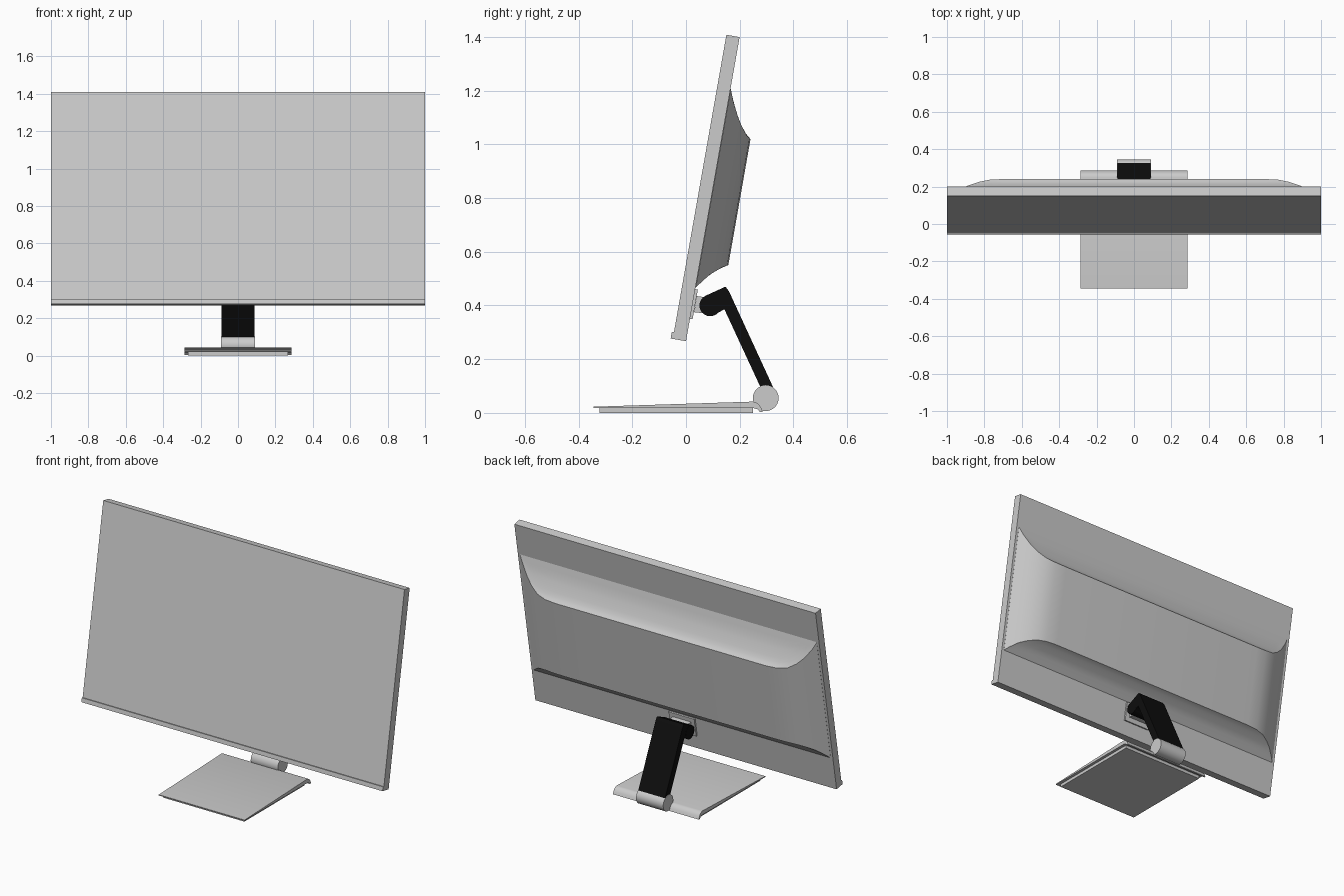
import bpy, bmesh, math

if "Cube" in bpy.data.objects:
    bpy.data.objects.remove(bpy.data.objects["Cube"])

TILT = math.radians(10)
S, C = math.sin(TILT), math.cos(TILT)


def tilted(v, n):
    """Screen coordinates (v up the back face, n out of the back) to world y, z."""
    return (v * S + n * C, 0.267 + v * C - n * S)


def finish(name, bm, mat=None, smooth=True):
    bmesh.ops.remove_doubles(bm, verts=bm.verts, dist=1e-5)
    bmesh.ops.recalc_face_normals(bm, faces=bm.faces)
    me = bpy.data.meshes.new(name)
    bm.to_mesh(me)
    bm.free()
    ob = bpy.data.objects.new(name, me)
    bpy.context.collection.objects.link(ob)
    if mat:
        me.materials.append(mat)
    if smooth:
        bpy.ops.object.select_all(action='DESELECT')
        bpy.context.view_layer.objects.active = ob
        ob.select_set(True)
        bpy.ops.object.shade_smooth_by_angle(angle=math.radians(30))
    return ob


def loft(name, sections, mat=None, smooth=True):
    """Bridge equal-length sections, each a list of (x, y, z), and cap the ends."""
    bm = bmesh.new()
    rows = [[bm.verts.new(p) for p in s] for s in sections]
    k = len(rows[0])
    for a, b in zip(rows, rows[1:]):
        for i in range(k):
            j = (i + 1) % k
            bm.faces.new((a[i], a[j], b[j], b[i]))
    bm.faces.new(rows[0])
    bm.faces.new(rows[-1])
    return finish(name, bm, mat, smooth)


def prism(name, profile, half, mat=None, smooth=True):
    """Extrude a y-z profile across x, centred."""
    return loft(name, [[(x, y, z) for y, z in profile] for x in (-half, half)], mat, smooth)


def slab(name, half, v0, v1, n0, n1):
    """Box lying in the tilted screen frame."""
    return prism(name, [tilted(v0, n0), tilted(v1, n0), tilted(v1, n1), tilted(v0, n1)],
                 half, smooth=False)


def circle(y, z, r, count=32):
    return [(y + r * math.cos(2 * math.pi * i / count),
             z + r * math.sin(2 * math.pi * i / count)) for i in range(count)]


def interp(points, t):
    for (a, fa), (b, fb) in zip(points, points[1:]):
        if t <= b:
            return fa + (fb - fa) * (t - a) / (b - a)
    return points[-1][1]


black = bpy.data.materials.new("black")
black.diffuse_color = (0.004, 0.004, 0.004, 1)
black.use_nodes = True
black.node_tree.nodes["Principled BSDF"].inputs["Base Color"].default_value = black.diffuse_color

# screen panel and its chin strip
slab("screen_panel", 1.0, 0, 1.15, -0.05, 0)
slab("chin_strip", 1.0, 0, 0.025, -0.058, -0.049)

# bulged rear housing: coved top and bottom edges, depth fading toward the sides
COVE_TOP = [(0, 0.957), (0.026, 0.891), (0.055, 0.84), (0.082, 0.80), (0.106, 0.783)]
COVE_BOTTOM = [(0, 0.201), (0.037, 0.253), (0.065, 0.278), (0.09, 0.298), (0.106, 0.306)]
DEPTH = [(0.70, 0.106), (0.77, 0.102), (0.83, 0.088), (0.88, 0.066),
         (0.92, 0.044), (0.96, 0.018), (0.985, 0.001)]
STEPS = 8


def housing_section(x, depth):
    levels = [depth * i / STEPS for i in range(STEPS + 1)]
    outline = [(interp(COVE_TOP, n), n) for n in levels]
    outline += [(interp(COVE_BOTTOM, n), n) for n in reversed(levels)]
    return [(x, *tilted(v, n)) for v, n in outline]


stations = [(-x, d) for x, d in reversed(DEPTH)] + DEPTH
loft("rear_housing", [housing_section(x, d) for x, d in stations])

# mount plate and neck bracket
slab("mount_plate", 0.085, 0.085, 0.197, -0.002, 0.01)
prism("neck_bracket", [(0.03, 0.375), (0.075, 0.37), (0.075, 0.43), (0.04, 0.435)], 0.06,
      smooth=False)

# upper hinge and bent arm
prism("upper_hinge", circle(0.09, 0.40, 0.04), 0.09, black)
prism("stand_arm", [(0.07, 0.435), (0.147, 0.47), (0.16, 0.453), (0.327, 0.09),
                    (0.287, 0.075), (0.143, 0.386), (0.10, 0.362)], 0.089, black, False)

# lower hinge
prism("lower_hinge", circle(0.297, 0.055, 0.048), 0.09)

# wedge base with a rolled rear lip, and the pad beneath
prism("base_plate", [(-0.345, 0.018), (-0.345, 0.023), (0.25, 0.042), (0.261, 0.039),
                     (0.272, 0.031), (0.280, 0.019), (0.286, 0.003), (0.275, 0.003),
                     (0.268, 0.013), (0.25, 0.018)], 0.285)
prism("base_pad", [(-0.322, 0), (0.25, 0), (0.25, 0.019), (-0.322, 0.019)], 0.268, smooth=False)
